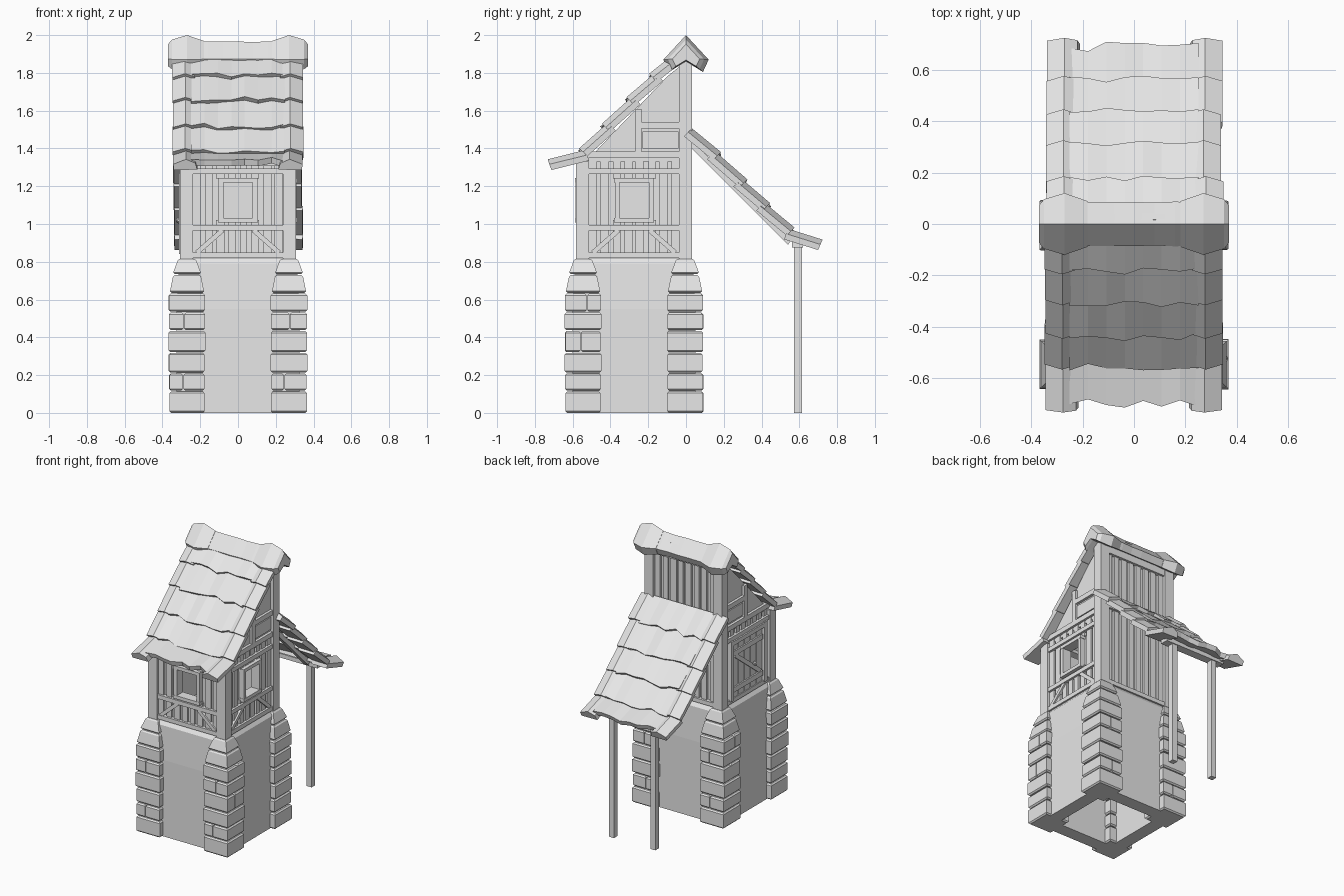
import bpy, bmesh, math, random
from mathutils import Matrix, Vector

random.seed(4)
cube = bpy.data.objects.get("Cube")
if cube:
    bpy.data.objects.remove(cube, do_unlink=True)

grey = bpy.data.materials.new("plain_grey")
grey.use_nodes = True
grey.diffuse_color = (0.8, 0.8, 0.8, 1)
grey.node_tree.nodes["Principled BSDF"].inputs["Base Color"].default_value = (0.8, 0.8, 0.8, 1)

MID = -0.275  # y of the tower centre


def wob(a):
    return random.uniform(-a, a)


def finish(name, bm):
    bmesh.ops.recalc_face_normals(bm, faces=bm.faces)
    mesh = bpy.data.meshes.new(name)
    bm.to_mesh(mesh)
    bm.free()
    mesh.materials.append(grey)
    ob = bpy.data.objects.new(name, mesh)
    bpy.context.collection.objects.link(ob)
    return ob


def loft(bm, rings):
    """Skin a row of equal rings and cap both ends."""
    vs = [[bm.verts.new(p) for p in ring] for ring in rings]
    n = len(vs[0])
    for a, b in zip(vs, vs[1:]):
        for i in range(n):
            j = (i + 1) % n
            bm.faces.new((a[i], a[j], b[j], b[i]))
    bm.faces.new(vs[0][::-1])
    bm.faces.new(vs[-1])


def box(bm, x, y, z, m=Matrix(), turn=0):
    """Box from (low, high) ranges, optionally turned about its own y axis."""
    mid = Vector([(r[0] + r[1]) / 2 for r in (x, y, z)])
    size = [abs(r[1] - r[0]) for r in (x, y, z)]
    mat = m @ Matrix.Translation(mid) @ Matrix.Rotation(turn, 4, 'Y') @ Matrix.Diagonal((*size, 1))
    bmesh.ops.create_cube(bm, size=1, matrix=mat)


def square(h, z, cx=0, cy=MID, hy=None):
    hy = h if hy is None else hy
    return [(cx + a * h, cy + b * hy, z) for a, b in ((-1, -1), (1, -1), (1, 1), (-1, 1))]


# Hollow plastered base
bm = bmesh.new()
loft(bm, [square(h, z) for h, z in
          ((0.23, 0.78), (0.23, 0), (0.325, 0), (0.325, 0.55), (0.312, 0.79), (0.29, 0.82))])
finish("base", bm)


# Corner stones
def stone(bm, cx, cy, hx, hy, z0, z1, top=1.0):
    e = 0.009
    steps = ((z0, 1, -e), (z0 + e, 1, 0), (z1 - e, top, 0), (z1, top, -e))
    loft(bm, [square(hx * k + d, z, cx, cy, hy * k + d) for z, k, d in steps])


rows = [0, 0.118, 0.214, 0.322, 0.438, 0.536, 0.636, 0.734, 0.82]
bm = bmesh.new()
for sx in (-1, 1):
    for sy in (-1, 1):
        cx, cy = sx * 0.27, MID + sy * 0.27
        for i, (z0, z1) in enumerate(zip(rows, rows[1:])):
            z1 -= 0.005
            h = 0.095 + wob(0.003)
            if i == 6:
                stone(bm, cx, cy, 0.09, 0.09, z0, z1, 0.83)
            elif i == 7:
                stone(bm, cx, cy, 0.073, 0.073, z0, z1, 0.68)
            elif i in (1, 4):
                s = wob(0.03)
                stone(bm, cx + (s - h) / 2, cy, (h + s) / 2 - 0.002, h, z0, z1)
                stone(bm, cx + (s + h) / 2, cy, (h - s) / 2 - 0.002, h, z0, z1)
            elif i in (3, 5) and sx * sy < 0:
                s = wob(0.03)
                stone(bm, cx, cy + (s - h) / 2, h, (h + s) / 2 - 0.002, z0, z1)
                stone(bm, cx, cy + (s + h) / 2, h, (h - s) / 2 - 0.002, z0, z1)
            else:
                stone(bm, cx, cy, h, 0.095 + wob(0.003), z0, z1)
finish("corner_stones", bm)

# Corner timbers, tall at the back
bm = bmesh.new()
for sx in (-1, 1):
    for sy, top in ((-1, 1.33), (1, 1.86)):
        cx, cy = sx * 0.273, MID + sy * 0.273
        box(bm, (cx - 0.035, cx + 0.035), (cy - 0.035, cy + 0.035), (0.815, top))
finish("corner_timbers", bm)


def wall_frame(angle):
    return Matrix.Translation((0, MID, 0)) @ Matrix.Rotation(math.radians(angle), 4, 'Z')


PANEL, PLANK, TIMBER = (-0.272, -0.245), (-0.287, -0.26), (-0.302, -0.26)


def planks(bm, m, z0, z1, hole=None):
    for i in range(8):
        u = -0.217 + i * 0.062
        a, b = u - 0.021 + wob(0.004), u + 0.021 + wob(0.004)
        spans = [(z0, z1)]
        if hole and abs(u) < 0.11:
            spans = [(z0, hole[0]), (hole[1], z1)]
        for s in spans:
            box(bm, (a, b), PLANK, s, m)


# Window walls at the front and the left side
for name, angle, top in (("front_wall", 0, 1.31), ("left_wall", 90, 1.36)):
    m = wall_frame(angle)
    bm = bmesh.new()
    for u, z in (((-0.27, -0.08), (0.81, top)), ((0.08, 0.27), (0.81, top)),
                 ((-0.08, 0.08), (0.81, 1.03)), ((-0.08, 0.08), (1.225, top))):
        box(bm, u, PANEL, z, m)
    planks(bm, m, 0.84, top, (1.02, 1.24))
    finish(name, bm)
    bm = bmesh.new()
    for z in ((0.82, 0.85), (0.965, 0.995), (1.265, 1.295)):
        box(bm, (-0.26, 0.26), TIMBER, z, m)
    for s in (-1, 1):
        box(bm, (s * 0.15 - 0.09, s * 0.15 + 0.09), (-0.298, -0.26), (0.895, 0.92), m, s * 0.72)
        box(bm, (s * 0.09 - 0.012, s * 0.09 + 0.012), (-0.31, -0.24), (1.01, 1.24), m)
    for z in (1.02, 1.232):
        box(bm, (-0.105, 0.105), (-0.312, -0.24), (z - 0.012, z + 0.012), m)
    finish(name + "_timbers", bm)

# Tall planked back wall
m = wall_frame(180)
bm = bmesh.new()
box(bm, (-0.27, 0.27), PANEL, (0.81, 1.88), m)
planks(bm, m, 0.84, 1.86)
for z in ((0.82, 0.85), (1.39, 1.43), (1.80, 1.85)):
    box(bm, (-0.26, 0.26), TIMBER, z, m)
finish("back_wall", bm)

# Right wall with a ledged door
m = wall_frame(-90)
bm = bmesh.new()
box(bm, (-0.27, 0.27), PANEL, (0.81, 1.36), m)
planks(bm, m, 0.84, 1.36)
for z in ((0.82, 0.85), (1.265, 1.295)):
    box(bm, (-0.26, 0.26), TIMBER, z, m)
finish("right_wall", bm)
bm = bmesh.new()
for u in (-0.19, 0.19):
    box(bm, (u - 0.016, u + 0.016), (-0.312, -0.26), (0.84, 1.27), m)
box(bm, (-0.205, 0.205), (-0.312, -0.26), (1.235, 1.265), m)
for i in range(5):
    u = -0.136 + i * 0.068
    box(bm, (u - 0.031, u + 0.031), (-0.296, -0.26), (0.85, 1.235), m)
for z in (0.91, 1.17):
    box(bm, (-0.165, 0.165), (-0.306, -0.28), (z - 0.018, z + 0.018), m)
box(bm, (-0.18, 0.18), (-0.304, -0.28), (1.025, 1.055), m, 0.66)
bmesh.ops.create_icosphere(bm, subdivisions=1, radius=0.017,
                           matrix=m @ Matrix.Translation((0.06, -0.315, 1.02)))
finish("door", bm)

# Gables under the main roof
for s, name in ((-1, "right_gable"), (1, "left_gable")):
    bm = bmesh.new()
    outline = ((-0.53, 1.33), (0.01, 1.33), (0.01, 1.87), (-0.1, 1.78))
    loft(bm, [[(s * x, y, z) for y, z in outline] for x in (0.25, 0.283)])
    side = (s * 0.26, s * 0.302)
    box(bm, side, (-0.53, 0), (1.35, 1.385))
    box(bm, side, (-0.27, -0.235), (1.37, 1.61))
    box(bm, side, (-0.24, 0), (1.505, 1.54))
    box(bm, (s * 0.26, s * 0.292), (-0.23, -0.04), (1.4, 1.49))
    finish(name, bm)


# Roof slopes: overlapping rows of shingles with ridged edge rails
def roof(name, path):
    bm = bmesh.new()
    rails = bmesh.new()
    for k, (a, b) in enumerate(zip(path, path[1:])):
        a, b = Vector((0, *a)), Vector((0, *b))
        d = (b - a).normalized()
        n = Vector((0, -d.z, d.y))
        if n.z < 0:
            n = -n
        last = k == len(path) - 2
        a = a - d * (0.0 if k == 0 else 0.025) - n * 0.012
        tip = b + n * 0.008
        cols = []
        for i in range(8):
            x = Vector((-0.25 + i * 0.5 / 7, 0, 0))
            low = tip + d * (wob(0.018) - (0.03 if last else 0)) + n * (wob(0.009) - 0.012)
            high = a - n * 0.014
            cols.append([x + high, x + low, x + low - n * 0.034, x + high - n * 0.034])
        loft(bm, cols)
        for s in (-1, 1):
            shape = ((0.343, -0.028), (0.275, 0), (0.225, -0.022), (0.215, -0.058), (0.34, -0.06))
            j = wob(0.006)
            loft(rails, [[p + n * h + Vector((s * (x + j), 0, 0)) for x, h in shape]
                         for p in (a, tip)])
    finish(name + "_shingles", bm)
    finish(name + "_rails", rails)


roof("main_roof", ((0, 1.965), (-0.19, 1.79), (-0.31, 1.665), (-0.44, 1.525),
                   (-0.56, 1.395), (-0.73, 1.335)))
roof("lean_to_roof", ((0.04, 1.515), (0.18, 1.375), (0.32, 1.23), (0.44, 1.105),
                      (0.57, 0.975), (0.72, 0.91)))

# Ridge beam and its heavy end caps
chevron = ((0, 0.12), (0.12, -0.01), (0.09, -0.075), (0, -0.02), (-0.09, -0.075), (-0.12, -0.01))


def ridge_ring(x, k):
    return [(x, y * k, 1.88 + z * k) for y, z in chevron]


bm = bmesh.new()
loft(bm, [ridge_ring(-0.24 + i * 0.08, 0.7 + wob(0.03)) for i in range(7)])
finish("ridge_beam", bm)
for s, name in ((-1, "right_ridge_cap"), (1, "left_ridge_cap")):
    bm = bmesh.new()
    loft(bm, [ridge_ring(s * x, k) for x, k in ((0.18, 0.74), (0.27, 1), (0.35, 0.8), (0.37, 0.6))])
    finish(name, bm)

# Lean-to posts, cross beam and rafters
bm = bmesh.new()
for x in (-0.165, 0.165):
    box(bm, (x - 0.02, x + 0.02), (0.573, 0.613), (0, 0.9))
    loft(bm, [[(x + w, y, z) for y, z in ((0.02, 1.45), (0.56, 0.92), (0.54, 0.89), (0.02, 1.41))]
              for w in (-0.018, 0.018)])
box(bm, (-0.24, 0.24), (0.56, 0.62), (0.875, 0.905))
finish("lean_to_frame", bm)
